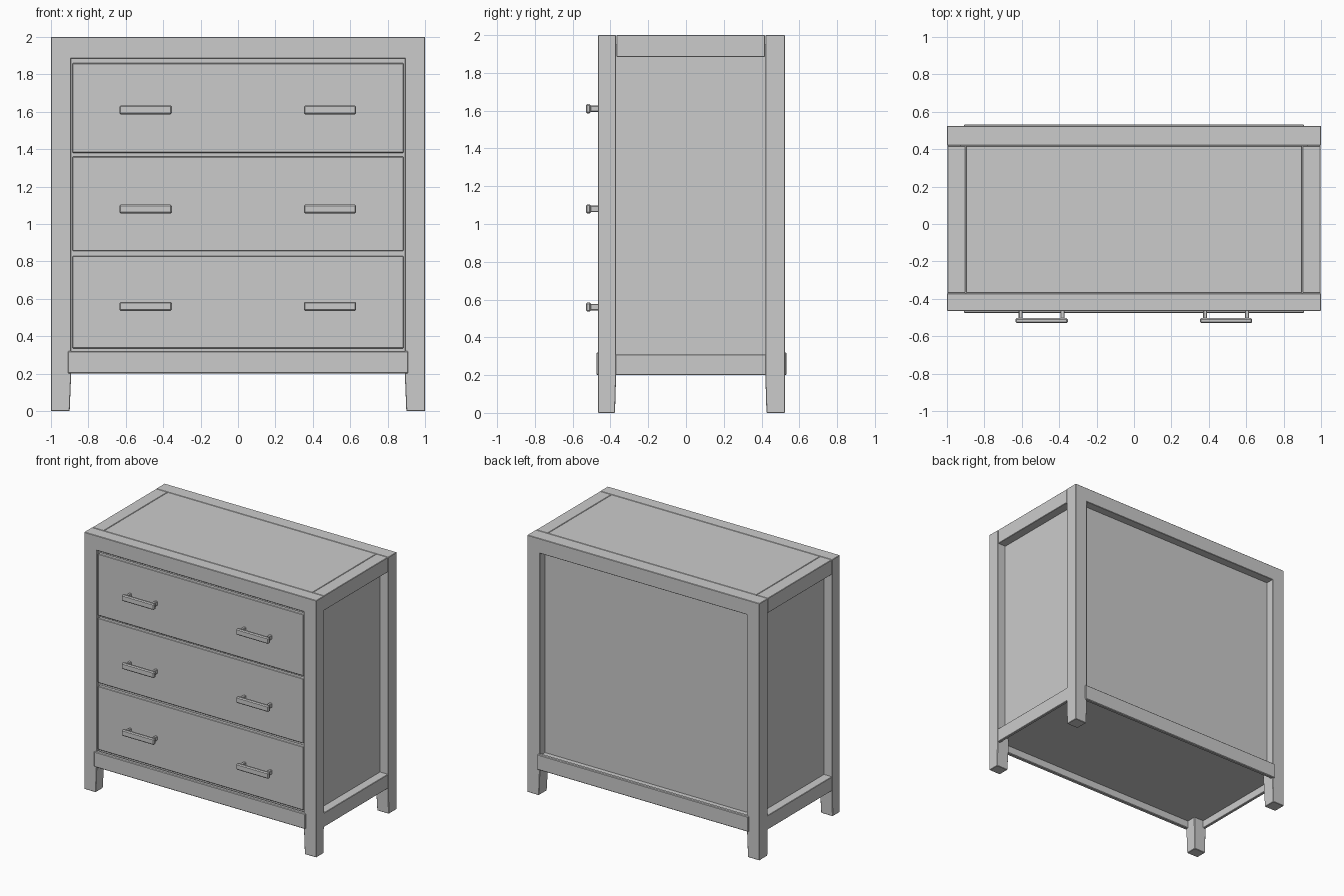
import bpy, bmesh
from mathutils import Vector

cube = bpy.data.objects.get("Cube")
if cube:
    bpy.data.objects.remove(cube, do_unlink=True)

GREY = (0.6, 0.6, 0.6, 1)
mat = bpy.data.materials.new("plain grey")
mat.use_nodes = True
mat.diffuse_color = GREY
mat.node_tree.nodes["Principled BSDF"].inputs["Base Color"].default_value = GREY


def box(name, x, y, z, bevel=0.0, foot=None):
    """Box between the given ranges; foot tapers the part below a height."""
    bm = bmesh.new()
    bmesh.ops.create_cube(bm, size=1)
    for v in bm.verts:
        v.co = Vector([r[0] if c < 0 else r[1] for c, r in zip(v.co, (x, y, z))])
    if foot:
        bmesh.ops.bisect_plane(bm, geom=bm.verts[:] + bm.edges[:] + bm.faces[:],
                               plane_co=(0, 0, foot), plane_no=(0, 0, 1))
        # inner sides lean towards the outer corner at the ground
        sx = 1 if x[0] > 0 else -1
        sy = 1 if y[0] > 0 else -1
        for v in bm.verts:
            if v.co.z < foot - 0.01:
                if abs(v.co.x) < 0.95:
                    v.co.x += 0.008 * sx
                if abs(v.co.y) < 0.44:
                    v.co.y += 0.006 * sy
    me = bpy.data.meshes.new(name)
    bm.to_mesh(me)
    bm.free()
    me.materials.append(mat)
    ob = bpy.data.objects.new(name, me)
    bpy.context.collection.objects.link(ob)
    if bevel:
        mod = ob.modifiers.new("soft edge", "BEVEL")
        mod.width = bevel
        mod.segments = 1
    return ob


FRONT, BACK = (-0.465, -0.37), (0.42, 0.525)
RAIL_TOP = (1.885, 2.0)
RAIL_LOW = (0.2, 0.32)

# Inner carcass: recessed side and back panels, and the floor
box("carcass", (-0.93, 0.93), (-0.435, 0.46), (0.27, 1.95))
box("floor_panel", (-0.98, 0.98), (-0.445, 0.505), (0.26, 0.31))
box("top_panel", (-0.898, 0.898), (-0.368, 0.418), (1.9, 2.0), 0.003)

# Front and back rails
box("front_top_rail", (-0.898, 0.898), FRONT, RAIL_TOP, 0.003)
box("back_top_rail", (-0.898, 0.898), BACK, RAIL_TOP, 0.003)
box("front_bottom_rail", (-0.91, 0.91), (-0.475, -0.445), RAIL_LOW, 0.005)
box("back_bottom_rail", (-0.91, 0.91), (0.505, 0.533), RAIL_LOW, 0.005)
box("back_ledge", (-0.9, 0.9), (0.45, 0.515), (0.28, 0.31))

# Corner legs and side rails
for side, s in (("left", 1), ("right", -1)):
    span = lambda a, b: tuple(sorted((a * s, b * s)))
    box(side + "_front_leg", span(0.892, 1), FRONT, (0, 2), 0.003, foot=0.2)
    box(side + "_back_leg", span(0.892, 1), BACK, (0, 2), 0.003, foot=0.2)
    box(side + "_top_rail", span(0.9, 0.998), (-0.368, 0.418), RAIL_TOP, 0.003)
    box(side + "_bottom_rail", span(0.975, 0.998), (-0.38, 0.43), (0.2, 0.31), 0.003)

# Drawers, each with two bar handles on posts
for name, low, high, grip in (("bottom", 0.335, 0.83, 0.56),
                              ("middle", 0.855, 1.36, 1.08),
                              ("top", 1.38, 1.86, 1.61)):
    box(name + "_drawer", (-0.885, 0.885), (-0.46, -0.42), (low, high), 0.004)
    for side, cx in (("left", 0.492), ("right", -0.494)):
        part = f"{name}_{side}_handle"
        box(part + "_bar", (cx - 0.14, cx + 0.14), (-0.53, -0.503),
            (grip - 0.024, grip + 0.024), 0.007)
        for end, dx in (("outer", 0.112), ("inner", -0.112)):
            px = cx + dx * (1 if cx > 0 else -1)
            box(f"{part}_{end}_post", (px - 0.011, px + 0.011), (-0.51, -0.455),
                (grip - 0.017, grip + 0.017), 0.004)
